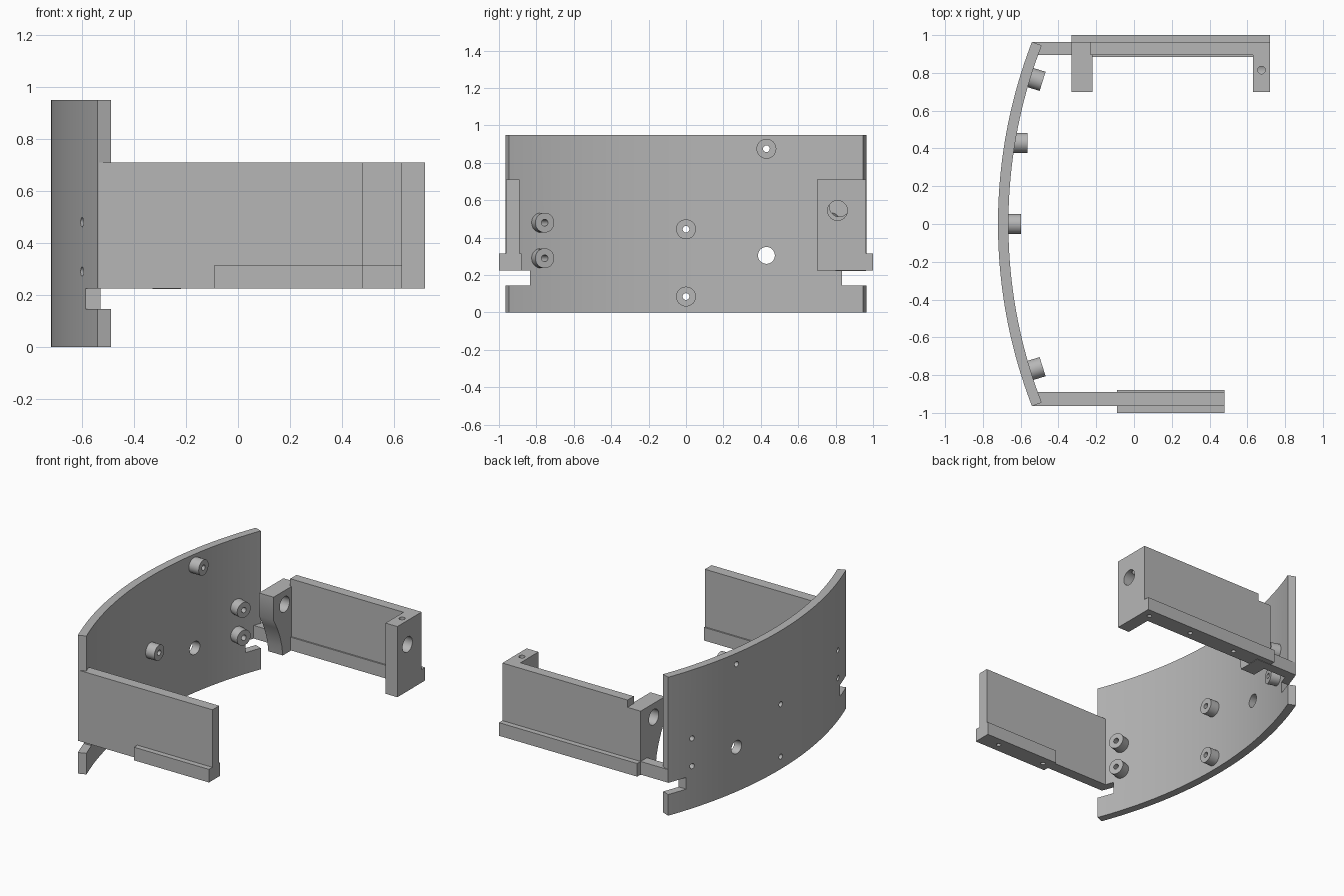
import bpy, bmesh, math
from mathutils import Vector, Matrix

if "Cube" in bpy.data.objects:
    bpy.data.objects.remove(bpy.data.objects["Cube"])

grey = bpy.data.materials.new("plain grey")
grey.use_nodes = True
grey.diffuse_color = (0.47, 0.47, 0.47, 1)
grey.node_tree.nodes["Principled BSDF"].inputs["Base Color"].default_value = (0.47, 0.47, 0.47, 1)


def make(name, bm):
    bmesh.ops.recalc_face_normals(bm, faces=bm.faces)
    mesh = bpy.data.meshes.new(name)
    bm.to_mesh(mesh)
    bm.free()
    mesh.materials.append(grey)
    obj = bpy.data.objects.new(name, mesh)
    bpy.context.collection.objects.link(obj)
    return obj


def prism(name, points, sweep):
    """Extrude a closed outline of 3D points along a vector."""
    bm = bmesh.new()
    face = bm.faces.new([bm.verts.new(p) for p in points])
    new = bmesh.ops.extrude_face_region(bm, geom=[face])["geom"]
    bmesh.ops.translate(bm, vec=sweep, verts=[g for g in new if isinstance(g, bmesh.types.BMVert)])
    return make(name, bm)


def box(name, x, y, z):
    corners = [(x[0], y[0], z[0]), (x[1], y[0], z[0]), (x[1], y[1], z[0]), (x[0], y[1], z[0])]
    return prism(name, corners, (0, 0, z[1] - z[0]))


def rod(name, start, end, radius):
    start, end = Vector(start), Vector(end)
    axis = end - start
    turn = axis.to_track_quat('Z', 'Y').to_matrix().to_4x4()
    bm = bmesh.new()
    bmesh.ops.create_cone(bm, cap_ends=True, segments=32, radius1=radius, radius2=radius,
                          depth=axis.length, matrix=Matrix.Translation((start + end) / 2) @ turn)
    return make(name, bm)


def combine(base, others, operation):
    """Apply boolean operations and remove the helper objects."""
    for other in others:
        mod = base.modifiers.new("combine", 'BOOLEAN')
        mod.operation, mod.object, mod.solver = operation, other, 'EXACT'
    bpy.context.view_layer.update()
    result = base.evaluated_get(bpy.context.evaluated_depsgraph_get())
    mesh = bpy.data.meshes.new_from_object(result)
    base.modifiers.clear()
    base.data = mesh
    for other in others:
        bpy.data.objects.remove(other)


def smooth(obj):
    bpy.ops.object.select_all(action='DESELECT')
    obj.select_set(True)
    bpy.context.view_layer.objects.active = obj
    bpy.ops.object.shade_smooth_by_angle(angle=math.radians(30))


# Curved panel
CENTRE, OUTER, INNER = 1.957, 2.677, 2.622
HALF = math.asin(0.965 / OUTER)


def arc(radius, steps=48):
    angles = [HALF * (2 * i / steps - 1) for i in range(steps + 1)]
    return [(CENTRE - radius * math.cos(a), radius * math.sin(a), 0) for a in angles]


panel = prism("curved_panel", arc(OUTER) + arc(INNER)[::-1], (0, 0, 0.95))
cutters = [box("notch", (-0.8, -0.3), sorted((s * 0.835, s * 1.1)), (0.145, 0.225)) for s in (-1, 1)]
cutters.append(rod("panel_hole", (-0.8, 0.43, 0.305), (-0.4, 0.43, 0.305), 0.045))

# Bosses on the inner face: y, z, whether the axis follows the curve
bosses = [(0, 0.085, False), (0, 0.445, False), (0.43, 0.875, False)]
bosses += [(s * 0.775, z, True) for s in (-1, 1) for z in (0.29, 0.48)]
boss_objects = []
for y, z, radial in bosses:
    angle = math.asin(y / INNER)
    foot = Vector((CENTRE - INNER * math.cos(angle), y, z))
    way = Vector((math.cos(angle), -math.sin(angle), 0)) if radial else Vector((1, 0, 0))
    boss = rod("boss", foot - way * 0.025, foot + way * 0.067, 0.053)
    combine(boss, [rod("bore", foot - way * 0.2, foot + way * 0.2, 0.018)], 'DIFFERENCE')
    cutters.append(rod("bore", foot - way * 0.2, foot + way * 0.2, 0.018))
    boss_objects.append(boss)
combine(panel, cutters, 'DIFFERENCE')


def screw_holes(places, y):
    return [rod("screw_hole", (x, y, 0.15), (x, y, 0.28), 0.015) for x in places]


# Front wall with its foot rail
front_wall = box("front_wall", (-0.54, 0.48), (-0.963, -0.89), (0.225, 0.71))
combine(front_wall, [box("rail", (-0.09, 0.48), (-1, -0.88), (0.225, 0.315))], 'UNION')
combine(front_wall, screw_holes((-0.03, 0.34), -0.94), 'DIFFERENCE')

# Back wall with rails, connecting bar and end block
back_wall = box("back_wall", (-0.23, 0.72), (0.895, 0.963), (0.225, 0.71))
combine(back_wall, [
    box("outer_rail", (-0.33, 0.72), (0.93, 1), (0.225, 0.315)),
    box("inner_rail", (-0.25, 0.65), (0.885, 0.95), (0.225, 0.315)),
    box("connecting_bar", (-0.54, -0.2), (0.895, 0.963), (0.225, 0.315)),
    box("end_block", (0.63, 0.72), (0.7, 0.963), (0.225, 0.71)),
], 'UNION')
combine(back_wall, screw_holes((-0.28, -0.04, 0.32, 0.66), 0.94) + [
    rod("pivot_hole", (0.5, 0.81, 0.545), (0.9, 0.81, 0.545), 0.053),
    rod("set_screw_hole", (0.675, 0.815, 0.55), (0.675, 0.815, 0.8), 0.02),
], 'DIFFERENCE')

# Pivot bracket with a curved lower front
outline = [(0.963, 0.222), (0.8, 0.222), (0.79, 0.29), (0.77, 0.36), (0.74, 0.43),
           (0.7, 0.5), (0.7, 0.66), (0.963, 0.66)]
bracket = prism("pivot_bracket", [(-0.33, y, z) for y, z in outline], (0.11, 0, 0))
combine(bracket, [rod("pivot_hole", (-0.5, 0.82, 0.565), (0, 0.82, 0.565), 0.053)], 'DIFFERENCE')

for part in [panel, front_wall, back_wall, bracket] + boss_objects:
    smooth(part)
